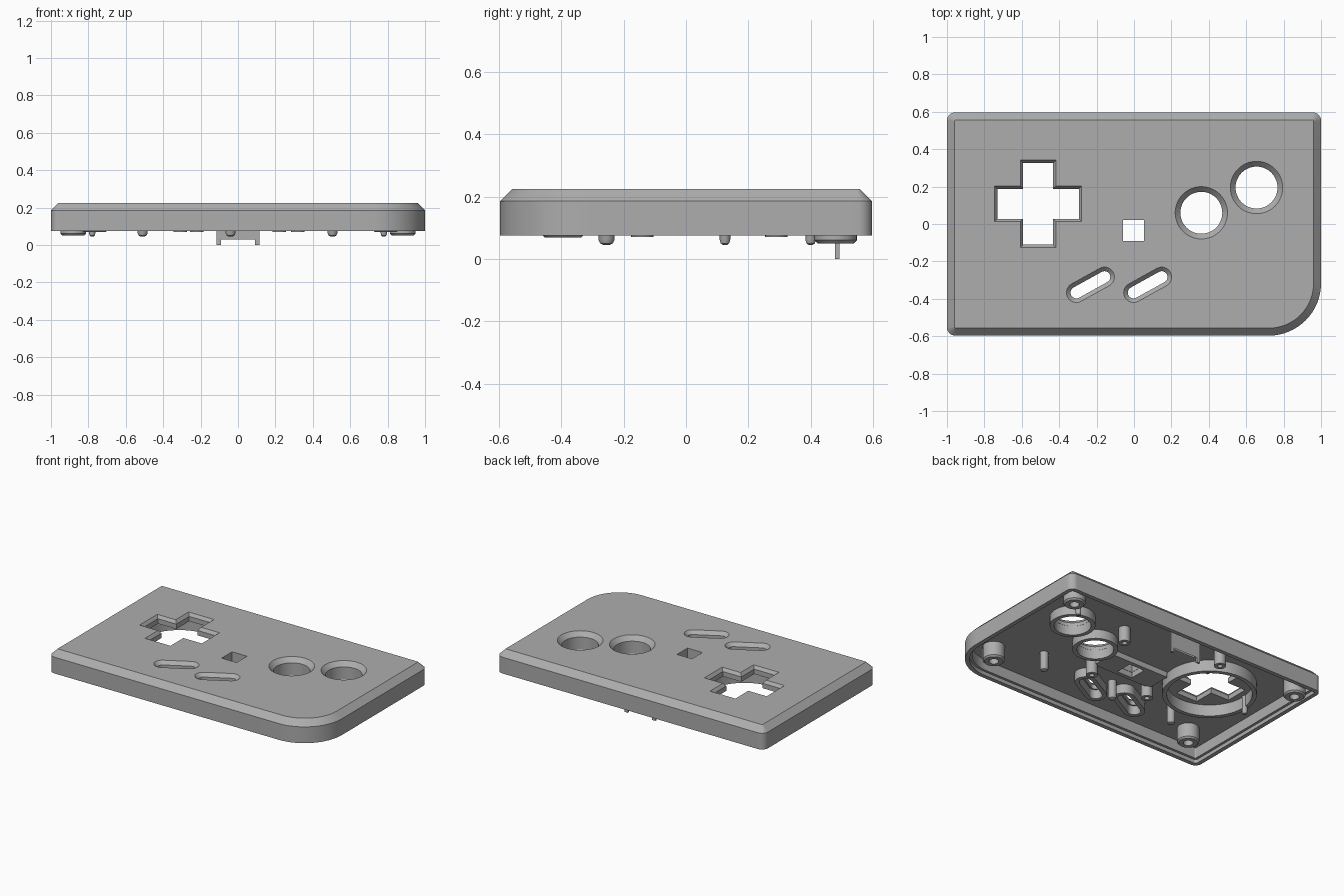
import bpy, bmesh
from math import cos, sin, pi, radians

if "Cube" in bpy.data.objects:
    bpy.data.objects.remove(bpy.data.objects["Cube"], do_unlink=True)

grey = bpy.data.materials.new("mid_grey")
grey.use_nodes = True
COLOUR = (0.42, 0.42, 0.42, 1)
grey.diffuse_color = COLOUR
grey.node_tree.nodes["Principled BSDF"].inputs["Base Color"].default_value = COLOUR

RIM, TOP, CEIL = 0.075, 0.225, 0.172


# Outlines: lists of (x, y), counter-clockwise
def arc(cx, cy, r, a0, a1, n):
    return [(cx + r * cos(a0 + (a1 - a0) * i / n), cy + r * sin(a0 + (a1 - a0) * i / n))
            for i in range(n + 1)]


def circle(c, r, n=48):
    return arc(c[0], c[1], r, 0, 2 * pi, n)[:-1]


def case_outline(inset):
    hx, hy = 1 - inset, 0.597 - inset
    pts = []
    for i, (sx, sy) in enumerate([(1, 1), (-1, 1), (-1, -1), (1, -1)]):
        r = max((0.28 if i == 3 else 0.045) - inset, 0.008)
        pts += arc(sx * (hx - r), sy * (hy - r), r, i * pi / 2, (i + 1) * pi / 2, 16)
    return pts


def box(c, hx, hy):
    return [(c[0] + sx * hx, c[1] + sy * hy) for sx, sy in [(1, 1), (-1, 1), (-1, -1), (1, -1)]]


def cross(c, arm, w):
    corner = [(arm, -w), (arm, w), (w, w)]
    pts = []
    for _ in range(4):
        pts += corner
        corner = [(-y, x) for x, y in corner]
    return [(c[0] + x, c[1] + y) for x, y in pts]


def slot(c, half, r, tilt=radians(29)):
    ux, uy = half * cos(tilt), half * sin(tilt)
    return (arc(c[0] + ux, c[1] + uy, r, tilt - pi / 2, tilt + pi / 2, 14)
            + arc(c[0] - ux, c[1] - uy, r, tilt + pi / 2, tilt + 3 * pi / 2, 14))


# Skin a stack of (outline, z) loops; closed=True joins last to first
def loft(name, loops, closed=False):
    bm = bmesh.new()
    rings = [[bm.verts.new((x, y, z)) for x, y in pts] for pts, z in loops]
    pairs = list(zip(rings, rings[1:]))
    if closed:
        pairs.append((rings[-1], rings[0]))
    else:
        bm.faces.new(rings[0])
        bm.faces.new(rings[-1])
    for a, b in pairs:
        for i in range(len(a)):
            j = (i + 1) % len(a)
            bm.faces.new((a[i], a[j], b[j], b[i]))
    bmesh.ops.recalc_face_normals(bm, faces=bm.faces)
    mesh = bpy.data.meshes.new(name)
    bm.to_mesh(mesh)
    bm.free()
    mesh.materials.append(grey)
    ob = bpy.data.objects.new(name, mesh)
    bpy.context.collection.objects.link(ob)
    return ob


def smooth(ob):
    bpy.ops.object.select_all(action='DESELECT')
    ob.select_set(True)
    bpy.context.view_layer.objects.active = ob
    bpy.ops.object.shade_smooth_by_angle(angle=radians(30))


def tube(name, outer, inner, z0, z1=CEIL + 0.01):
    smooth(loft(name, [(outer, z1), (outer, z0), (inner, z0), (inner, z1)], True))


def cut(ob, outline, wide, narrow, depth):
    tool = loft("cutter", [(outline(wide), TOP + 0.02), (outline(wide), TOP),
                           (outline(narrow), TOP - depth), (outline(narrow), 0.1)])
    mod = ob.modifiers.new("hole", 'BOOLEAN')
    mod.object, mod.solver = tool, 'EXACT'
    bpy.context.view_layer.objects.active = ob
    bpy.ops.object.modifier_apply(modifier=mod.name)
    bpy.data.objects.remove(tool, do_unlink=True)


# Hollow case with bevelled top and stepped inner lip
case = loft("case_shell", [
    (case_outline(0.045), CEIL), (case_outline(0.045), 0.1), (case_outline(0.028), 0.1),
    (case_outline(0.028), RIM), (case_outline(0), RIM), (case_outline(0), TOP - 0.04),
    (case_outline(0.04), TOP)])

PAD, LAMP = (-0.513, 0.108), (-0.003, -0.035)
BUTTONS = [(0.36, 0.06), (0.655, 0.195)]
SLOTS = [(-0.233, -0.325), (0.073, -0.325)]

# Openings, each with its chamfer
cut(case, lambda d: cross(PAD, 0.218 + d, 0.08 + d), 0.015, 0, 0.02)
cut(case, lambda d: box(LAMP, 0.056, 0.056), 0, 0, 0.02)
for c in BUTTONS:
    cut(case, lambda d: circle(c, d), 0.14, 0.112, 0.03)
for c in SLOTS:
    cut(case, lambda d: slot(c, 0.086, d), 0.053, 0.031, 0.022)
smooth(case)

# Guide walls around the openings
tube("pad_ring", circle(PAD, 0.29, 64), circle(PAD, 0.262, 64), 0.095)
for c in BUTTONS:
    tube("button_ring", circle(c, 0.14), circle(c, 0.113), 0.11)
for c in SLOTS:
    tube("slot_wall", slot(c, 0.086, 0.068), slot(c, 0.086, 0.04), 0.11)
tube("lamp_housing", box(LAMP, 0.22, 0.085), box(LAMP, 0.058, 0.058), 0.135)

# Screw posts: a chamfered foot with a blind hole
for c, z in [((0.88, 0.48), 0.05), ((-0.88, 0.48), 0.05),
             ((0.79, -0.395), 0.068), ((-0.765, -0.395), 0.068)]:
    smooth(loft("screw_post", [(circle(c, 0.068, 32), CEIL + 0.01), (circle(c, 0.068, 32), z + 0.01),
                               (circle(c, 0.058, 32), z), (circle(c, 0.03, 32), z),
                               (circle(c, 0.03, 32), 0.14)]))

# Locating pins with rounded tips
for c in [(-0.51, -0.255), (-0.04, -0.255), (0.505, -0.255),
          (-0.78, 0.125), (0.78, 0.40)]:
    r = 0.026 if c[1] < 0 else 0.017
    smooth(loft("locating_pin", [(circle(c, r, 20), CEIL + 0.01), (circle(c, r, 20), 0.062),
                                 (circle(c, r * 0.8, 20), 0.05), (circle(c, r * 0.4, 20), 0.045)]))
for c in [(0.32, 0.29), (0.22, -0.14), (-0.31, 0.45), (-0.22, -0.14)]:
    tube("small_post", circle(c, 0.036, 24), circle(c, 0.016, 24), 0.07)

# Arched clip at the back edge
for s in (-1, 1):
    loft("clip_leg", [(box((s * 0.103, 0.485), 0.012, 0.007), z) for z in (0, CEIL + 0.01)])
loft("clip_web", [(box((0, 0.485), w, 0.007), z)
                  for w, z in [(0.08, 0.042), (0.092, 0.03), (0.092, CEIL + 0.01)]])
